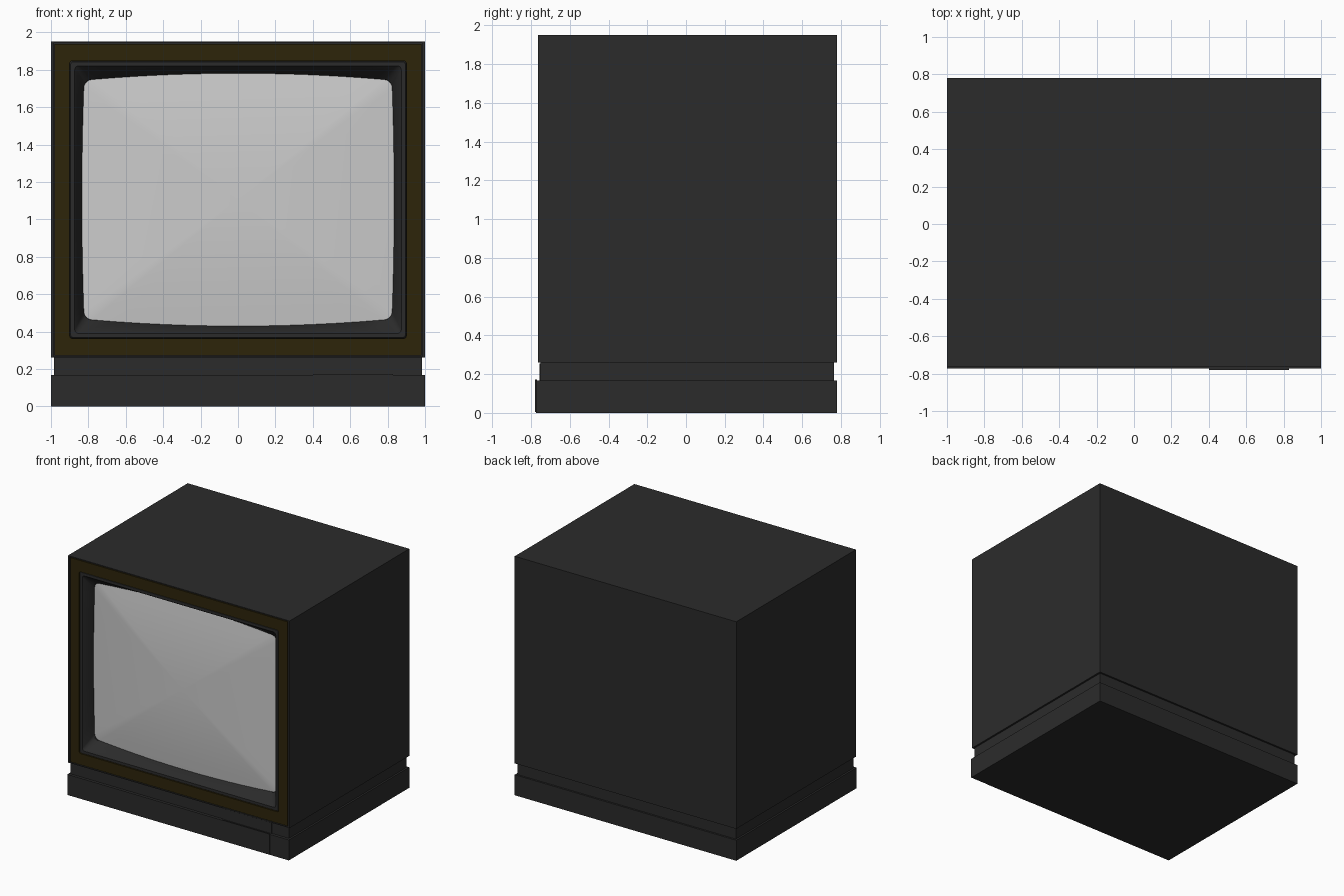
import bpy, bmesh
from math import sin, cos, pi

if "Cube" in bpy.data.objects:
    bpy.data.objects.remove(bpy.data.objects["Cube"])

ZC = 1.105  # height of the screen centre


def material(name, col):
    m = bpy.data.materials.new(name)
    m.diffuse_color = (*col, 1)
    m.use_nodes = True
    m.node_tree.nodes["Principled BSDF"].inputs["Base Color"].default_value = m.diffuse_color
    return m


dark = material("dark_plastic", (0.024, 0.024, 0.024))
brown = material("brown_trim", (0.026, 0.018, 0.003))


def finish(bm, name, mat=None, smooth=False):
    bmesh.ops.recalc_face_normals(bm, faces=bm.faces)
    me = bpy.data.meshes.new(name)
    bm.to_mesh(me)
    bm.free()
    ob = bpy.data.objects.new(name, me)
    bpy.context.collection.objects.link(ob)
    if mat:
        me.materials.append(mat)
    if smooth:
        bpy.ops.object.select_all(action='DESELECT')
        ob.select_set(True)
        bpy.context.view_layer.objects.active = ob
        bpy.ops.object.shade_smooth_by_angle()
    return ob


def outline(hw, hh, y, r=0.0, bx=0.0, bz=0.0, seg=12, arc=5):
    """Rounded rectangle facing -y; bx / bz bow the sides outwards."""
    pts = []
    corners = [(1, 1), (-1, 1), (-1, -1), (1, -1)]
    for i, (sx, sz) in enumerate(corners):
        for k in range(arc + 1):
            a = (i + k / arc) * pi / 2
            pts.append((sx * (hw - r) + r * cos(a), sz * (hh - r) + r * sin(a)))
        nx, nz = corners[(i + 1) % 4]
        a = (i + 1) * pi / 2
        end = (nx * (hw - r) + r * cos(a), nz * (hh - r) + r * sin(a))
        start = pts[-1]
        for k in range(1, seg):
            t = k / seg
            pts.append((start[0] + (end[0] - start[0]) * t,
                        start[1] + (end[1] - start[1]) * t))
    return [(x + bx * x / hw * (1 - (z / hh) ** 2), y,
             ZC + z + bz * z / hh * (1 - (x / hw) ** 2)) for x, z in pts]


def loft(name, rings, mat=None, cap_start=False, smooth=False, tip=None):
    bm = bmesh.new()
    vs = [[bm.verts.new(p) for p in ring] for ring in rings]
    n = len(rings[0])
    for a, b in zip(vs, vs[1:]):
        for i in range(n):
            j = (i + 1) % n
            bm.faces.new((a[i], a[j], b[j], b[i]))
    if cap_start:
        bm.faces.new(vs[0])
    if tip:
        c = bm.verts.new(tip)
        for i in range(n):
            bm.faces.new((vs[-1][i], vs[-1][(i + 1) % n], c))
    bmesh.ops.remove_doubles(bm, verts=bm.verts, dist=1e-5)
    return finish(bm, name, mat, smooth)


def box(name, x0, x1, y0, y1, z0, z1, mat):
    bm = bmesh.new()
    bmesh.ops.create_cube(bm, size=1)
    for v in bm.verts:
        v.co = ((x0 + x1) / 2 + v.co.x * (x1 - x0),
                (y0 + y1) / 2 + v.co.y * (y1 - y0),
                (z0 + z1) / 2 + v.co.z * (z1 - z0))
    return finish(bm, name, mat)


# Cabinet shell, open at the front, with a narrow groove inside its rim
loft("cabinet", [outline(1, 0.845, 0.78), outline(1, 0.845, -0.763),
                 outline(0.986, 0.838, -0.763), outline(0.986, 0.838, -0.75),
                 outline(0.975, 0.828, -0.75)], dark, cap_start=True)

# Brown trim frame around the picture tube
loft("trim_frame", [outline(0.98, 0.833, -0.75), outline(0.98, 0.833, -0.763),
                    outline(0.9, 0.742, -0.763, 0.015),
                    outline(0.9, 0.742, -0.75, 0.015)], brown)

# Bezel lip and the funnel sloping back to the bowed screen opening
SCREEN = dict(r=0.04, bx=0.012, bz=0.037)
loft("bezel", [outline(0.9, 0.742, -0.75, 0.015), outline(0.895, 0.737, -0.76, 0.015),
               outline(0.873, 0.715, -0.76, 0.02), outline(0.865, 0.707, -0.75, 0.025),
               outline(0.824, 0.64, -0.68, **SCREEN),
               outline(0.822, 0.638, -0.665, **SCREEN)], dark, smooth=True)

# Bulging glass built from concentric rings
rings = []
for k in range(8):
    s = 1 - k / 8
    rings.append([(x * s, -0.67 - 0.045 * (1 - s * s), ZC + (z - ZC) * s)
                  for x, _, z in outline(0.824, 0.64, 0, **SCREEN)])
loft("screen_glass", rings, smooth=True, tip=(0, -0.715, ZC))

# Stand: inset neck, wide plinth and the control flap on the front
box("neck", -0.985, 0.985, -0.75, 0.765, 0.165, 0.265, dark)
box("plinth", -1, 1, -0.773, 0.78, 0, 0.167, dark)
box("control_flap", 0.4, 0.83, -0.78, -0.77, 0.004, 0.172, dark)
box("control_panel", 0.4, 0.83, -0.755, -0.745, 0.167, 0.255, dark)
